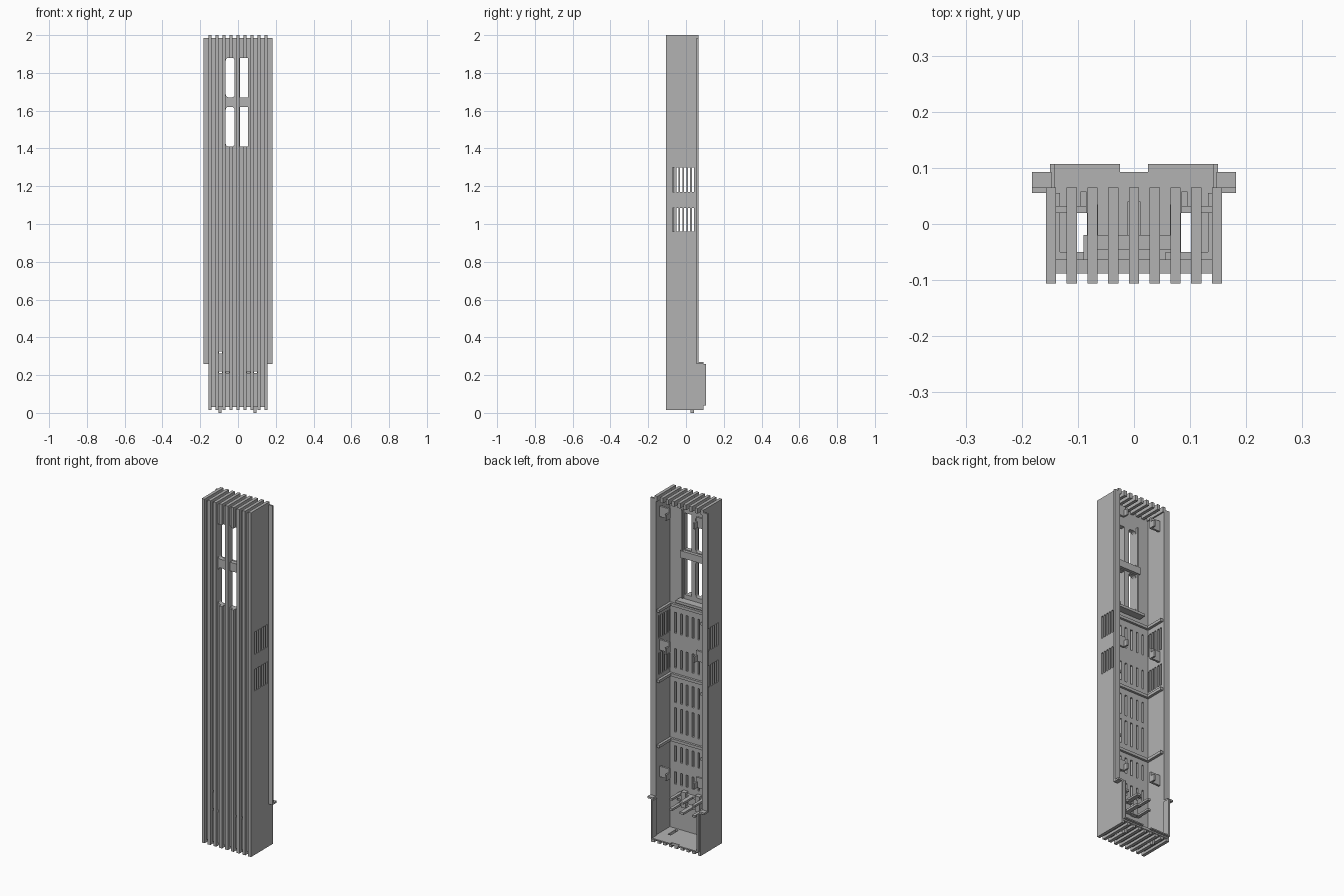
import bpy, bmesh

cube = bpy.data.objects.get("Cube")
if cube:
    bpy.data.objects.remove(cube)

grey = bpy.data.materials.new("mid_grey")
grey.use_nodes = True
colour = (0.45, 0.45, 0.45, 1)
grey.diffuse_color = colour
grey.node_tree.nodes["Principled BSDF"].inputs["Base Color"].default_value = colour


def boxes(name, spans, round_y=0):
    """One object from boxes, each given as x, y and z ranges."""
    bm = bmesh.new()
    for span in spans:
        verts = bmesh.ops.create_cube(bm, size=1)["verts"]
        for v in verts:
            v.co = [(a + b) / 2 + (b - a) * c for (a, b), c in zip(span, v.co)]
    if round_y:
        edges = [e for e in bm.edges
                 if abs(e.verts[0].co.x - e.verts[1].co.x) < 1e-5
                 and abs(e.verts[0].co.z - e.verts[1].co.z) < 1e-5]
        bmesh.ops.bevel(bm, geom=edges, offset=round_y, segments=3,
                        profile=0.5, affect='EDGES')
    mesh = bpy.data.meshes.new(name)
    bm.to_mesh(mesh)
    bm.free()
    mesh.materials.append(grey)
    obj = bpy.data.objects.new(name, mesh)
    bpy.context.collection.objects.link(obj)
    return obj


def cut(obj, spans, round_y=0):
    """Subtract boxes from an object and discard the cutter."""
    cutter = boxes("cutter", spans, round_y)
    cutter.hide_render = True
    mod = obj.modifiers.new("openings", 'BOOLEAN')
    mod.operation = 'DIFFERENCE'
    mod.solver = 'EXACT'
    mod.object = cutter
    graph = bpy.context.evaluated_depsgraph_get()
    mesh = bpy.data.meshes.new_from_object(obj.evaluated_get(graph))
    obj.modifiers.clear()
    obj.data = mesh
    bpy.data.objects.remove(cutter)


def mirrored(spans):
    return list(spans) + [((-x[1], -x[0]), y, z) for x, y, z in spans]


PITCH, HALF = 0.037, 0.009
fin_x = [i * PITCH for i in range(-4, 5)]
outer, inner = 0.157, 0.147
front, face, back_face = -0.106, -0.088, -0.063
rear, deep, lip = 0.06, 0.09, 0.107
base, top = 0.015, 2.0


def around(x, half=HALF):
    return (x - half, x + half)


# Front wall with windows, blind slots behind the fins and small slits
wall = boxes("front_wall", [((-inner, inner), (face, back_face), (0.03, 1.985))])
through = (-0.2, 0)
windows = [(1.41, 1.62), (1.67, 1.88)]
cut(wall, [((-0.065, -0.018), through, z) for z in windows], 0.015)
cut(wall, [((0.01, 0.053), through, z) for z in windows])
slots = [(0.3, 0.37), (0.43, 0.52), (0.6, 0.74), (0.77, 0.89), (0.97, 1.08), (1.17, 1.29)]
cut(wall, [(around(x, 0.006), (-0.0885, 0), z) for x in fin_x[1:-1] for z in slots])
slits = [(x, 0.215) for x in (-2.5, -1.5, 1.5, 2.5)] + [(-2.5, 0.32)]
cut(wall, [(around(x * PITCH), through, around(z, 0.005)) for x, z in slits])

# Ribs wrapping the front, top and bottom
fins = []
for i, x in enumerate(fin_x):
    spans = [(base, 1.41), (1.88, top)] if i in (3, 5) else [(base, top)]
    fins += [(around(x), (front, face), z) for z in spans]
    fins.append((around(x), (face, 0.065), (1.97, top)))
    fins.append((around(x), (face, deep), (base, 0.034)))
boxes("cooling_fins", fins)

# Side walls with two banks of vents
side = boxes("side_walls", mirrored([((inner, outer), (face, rear), (base, top))]))
cut(side, [((-0.2, 0.2), around(-0.066 + i * 0.0205, 0.006), z)
           for i in range(6) for z in ((0.96, 1.085), (1.17, 1.30))])

# Deeper lower casing and its inset rear lips
boxes("lower_side_walls", mirrored([
    ((inner, outer), (rear, 0.093), (base, 0.268)),
    ((0.142, 0.15), (rear, lip), (0.04, 0.258))]))
floor = boxes("floor", [((-inner, inner), (face, 0.093), (0.03, 0.045))])
cut(floor, [(around(s * 2.5 * PITCH), (-0.05, 0.02), (0, 0.1)) for s in (-1, 1)])
boxes("floor_lips", mirrored([((0.025, 0.15), (0.085, lip), (0.038, 0.045))]))
boxes("locating_pins", [(around(x, 0.008), (0.025, 0.042), (0, 0.032))
                        for x in (-0.095, 0.09)])

# Mounting flanges with bottom tabs
boxes("mounting_flanges", mirrored([
    ((inner, 0.182), (0.055, 0.065), (0.265, 1.985)),
    ((inner, 0.182), (0.055, 0.093), (0.26, 0.27))]))

# Inner stiffening hoops
hoops = []
for z in (0.555, 0.93, 1.335):
    level = around(z, 0.008)
    hoops.append(((-inner, inner), (back_face, -0.05), level))
    hoops += mirrored([((0.132, inner), (-0.05, 0.055), level)])
boxes("inner_hoops", hoops)

# Side clips, each a tab with an upright plate
clips = []
for z in (0.4, 1.13, 1.9):
    clips += mirrored([((0.085, inner), (0.02, 0.032), (z - 0.03, z + 0.03)),
                       ((0.085, 0.095), (0.032, 0.058), (z - 0.03, z + 0.005))])
boxes("side_clips", clips)

# Holders around the windows
boxes("window_holders", [
    ((-0.08, 0.07), (back_face, -0.045), (1.625, 1.665)),
    ((-0.09, 0.08), (back_face, -0.02), (1.37, 1.385)),
    ((-0.075, -0.066), (back_face, -0.05), (1.39, 1.9)),
    ((0.056, 0.066), (back_face, -0.05), (1.39, 1.9))])

# Lower board supports and shelves
boxes("board_supports", mirrored(
    [((0.064, 0.082), (back_face, 0.035), around(z, 0.006)) for z in (0.2, 0.26)]
    + [((0.03, 0.06), (back_face, -0.038), (0.19, 0.28))])
    + [((-0.012, 0.012), (back_face, 0.04), around(z, 0.006)) for z in (0.2, 0.26)]
    + [((-0.08, 0.08), (back_face, -0.045), around(z, 0.006)) for z in (0.2, 0.26)])
